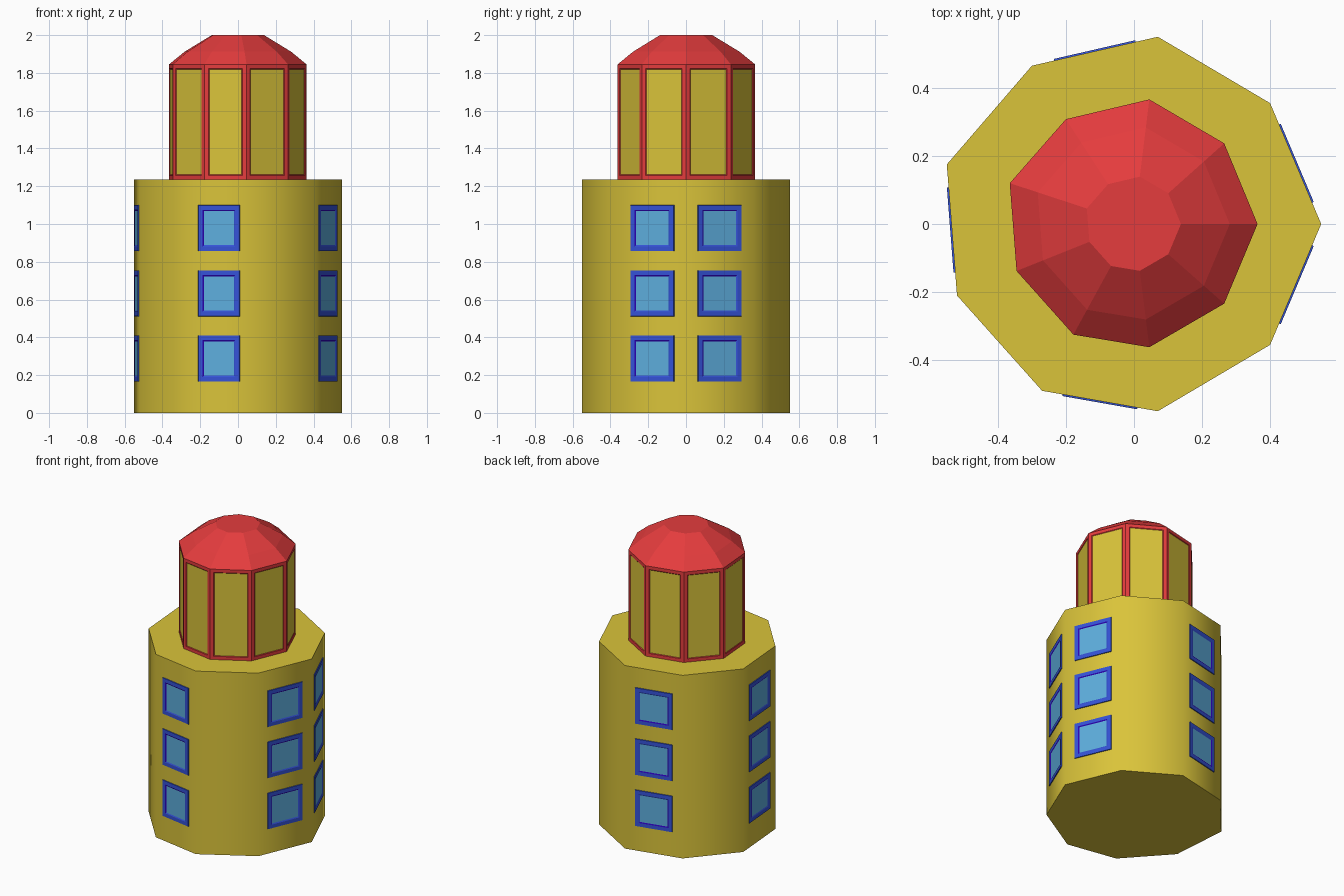
import bpy, bmesh, math
from mathutils import Vector

if "Cube" in bpy.data.objects:
    bpy.data.objects.remove(bpy.data.objects["Cube"])


def material(name, rgb):
    m = bpy.data.materials.new(name)
    m.diffuse_color = (*rgb, 1)
    m.use_nodes = True
    m.node_tree.nodes["Principled BSDF"].inputs["Base Color"].default_value = m.diffuse_color
    return m


YELLOW = material("mustard_yellow", (0.70, 0.55, 0.042))
RED = material("roof_red", (0.78, 0.045, 0.047))
FRAME = material("frame_blue", (0.035, 0.085, 0.68))
PANE = material("glass_light_blue", (0.11, 0.42, 0.72))
REVEAL = material("reveal_violet", (0.023, 0.0, 0.43))

# Nine-sided plans, counter-clockwise from +x
BASE = [(.55, 0), (.40, .355), (.07, .55), (-.30, .465), (-.55, .175),
        (-.52, -.21), (-.27, -.49), (.07, -.55), (.40, -.355)]
TOWER = [(.363, 0), (.265, .237), (.045, .366), (-.20, .308), (-.365, .12),
         (-.345, -.138), (-.178, -.325), (.045, -.362), (.265, -.234)]


def loft(bm, plan, rings):
    """Stack scaled copies of a plan, (scale, z) per ring; returns side faces."""
    loops = [[bm.verts.new((x * s, y * s, z)) for x, y in plan] for s, z in rings]
    n, sides = len(plan), []
    for lo, hi in zip(loops, loops[1:]):
        for i in range(n):
            j = (i + 1) % n
            sides.append(bm.faces.new((lo[i], lo[j], hi[j], hi[i])))
    bm.faces.new(loops[0][::-1])
    bm.faces.new(loops[-1])
    return sides


def finish(bm, name, mats):
    me = bpy.data.meshes.new(name)
    bm.to_mesh(me)
    bm.free()
    for m in mats:
        me.materials.append(m)
    ob = bpy.data.objects.new(name, me)
    bpy.context.collection.objects.link(ob)
    return ob


def inset(bm, face, thickness, depth, mat):
    """Inset one face; the new surrounding ring gets material index mat."""
    bm.normal_update()
    ring = bmesh.ops.inset_individual(bm, faces=[face], thickness=thickness,
                                      depth=depth, use_even_offset=True)["faces"]
    for f in ring:
        f.material_index = mat
    return [f for f in ring if f is not face]


# Main drum, smooth round the wall
bm = bmesh.new()
loft(bm, BASE, [(1, 0), (1, 1.235)])
body = finish(bm, "main_body", [YELLOW])
bpy.context.view_layer.objects.active = body
body.select_set(True)
bpy.ops.object.shade_smooth_by_angle(angle=math.radians(55))
body.select_set(False)

# Upper tower with framed panels, and faceted dome roof
bm = bmesh.new()
sides = loft(bm, TOWER, [(1, 1.235), (1, 1.845), (.775, 1.912), (.38, 2.0)])
for f in sides[:9]:
    inset(bm, f, 0.022, 0, 0)
    inset(bm, f, 0.004, -0.003, 0)
    f.material_index = 1
finish(bm, "upper_tower", [RED, YELLOW])

# Windows: three rows on five of the walls
for i in (0, 2, 4, 6, 8):
    a, b = Vector((*BASE[i], 0)), Vector((*BASE[(i + 1) % 9], 0))
    along = (b - a).normalized()
    mid, half = (a + b) / 2, (b - a).length * 0.325
    turn = -1 if i == 2 else 1
    bm = bmesh.new()
    for z in (0.288, 0.633, 0.978):
        c = mid + Vector((0, 0, z))
        f = bm.faces.new([bm.verts.new(c + along * half * u + Vector((0, 0, 0.122 * v)))
                          for u, v in ((-1, -1), (1, -1), (1, 1), (-1, 1))])
        inset(bm, f, 0.001, 0.005, 0)
        inset(bm, f, 0.024, 0, 0)
        # violet reveal on two sides, frame blue on the others
        for r in inset(bm, f, 0.007, -0.003, 0):
            d = r.calc_center_median() - c
            if turn * (d.z - d.dot(along)) > 0:
                r.material_index = 2
        f.material_index = 1
    finish(bm, f"window_column_{i}", [FRAME, PANE, REVEAL])
